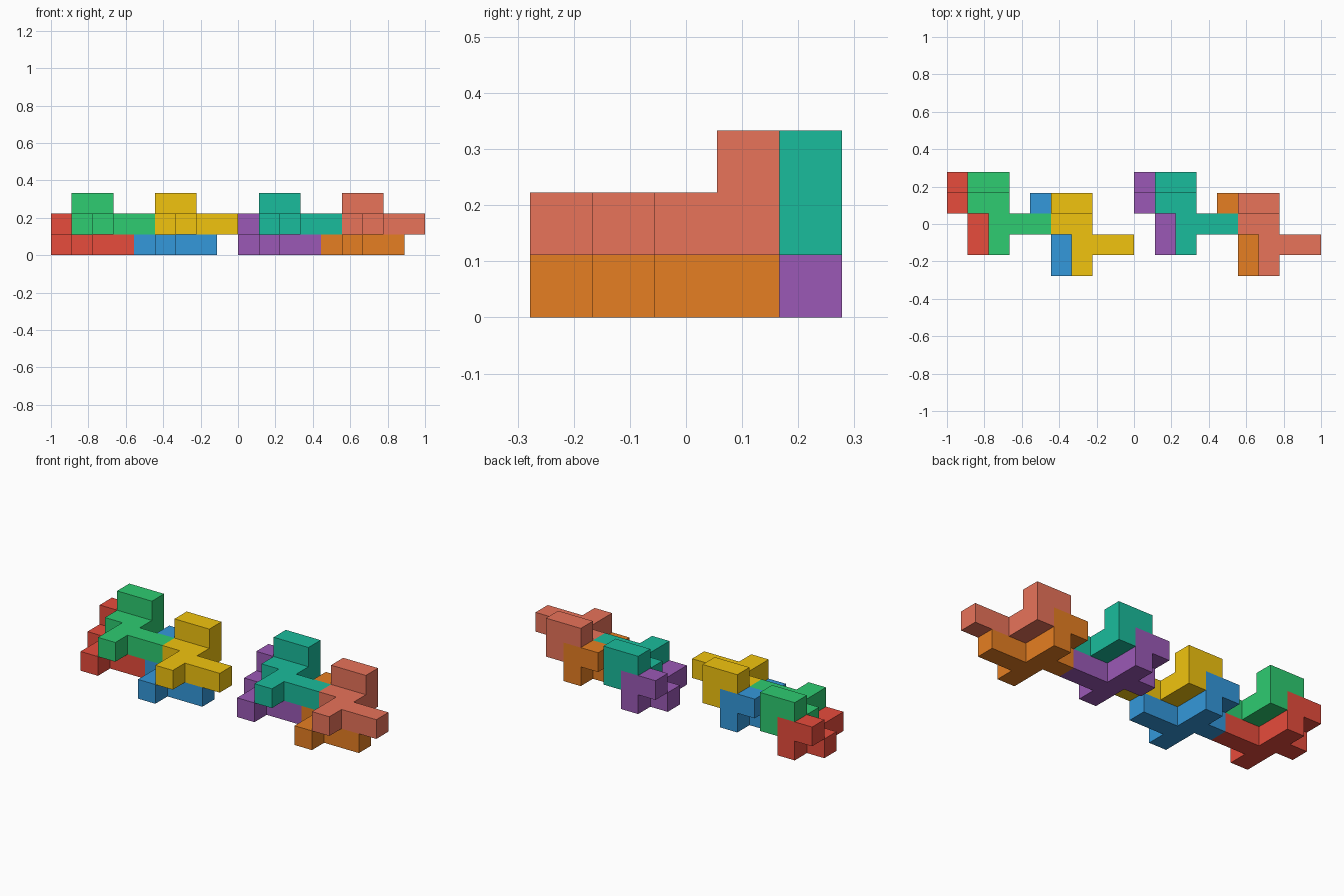
import bpy
import bmesh
from mathutils import Vector

if "Cube" in bpy.data.objects:
    bpy.data.objects.remove(bpy.data.objects["Cube"])

U = 1 / 9                                  # edge of one cube cell
ORIGIN = Vector((-1, -2.5 * U, 0))

# One interlocking piece, as cube cells: cross-shaped base with a raised back bar
PIECE = [(0, 3, 1), (1, 3, 1),
         (0, 2, 0), (1, 0, 0), (1, 1, 0), (1, 2, 0), (1, 3, 0),
         (2, 1, 0), (3, 1, 0)]


def linear(hex_code):
    rgb = [int(hex_code[k:k + 2], 16) / 255 for k in (0, 2, 4)]
    return [c / 12.92 if c <= 0.04045 else ((c + 0.055) / 1.055) ** 2.4 for c in rgb] + [1]


def add_piece(name, offset, hex_code):
    """Closed outer shell of the piece, with flat regions merged to single faces."""
    cells = {tuple(a + b for a, b in zip(c, offset)) for c in PIECE}
    bm = bmesh.new()
    for cell in cells:
        centre = Vector(cell) + Vector((0.5, 0.5, 0.5))
        for axis in range(3):
            for sign in (-1, 1):
                n = [0, 0, 0]
                n[axis] = sign
                if tuple(a + b for a, b in zip(cell, n)) in cells:
                    continue
                n = Vector(n)
                s = Vector([0.5 if k == (axis + 1) % 3 else 0 for k in range(3)])
                t = n.cross(s)
                mid = centre + n * 0.5
                corners = (mid - s - t, mid + s - t, mid + s + t, mid - s + t)
                bm.faces.new([bm.verts.new(ORIGIN + p * U) for p in corners])
    bmesh.ops.remove_doubles(bm, verts=bm.verts, dist=1e-4)
    bmesh.ops.dissolve_limit(bm, angle_limit=0.01, verts=bm.verts, edges=bm.edges)
    bmesh.ops.recalc_face_normals(bm, faces=bm.faces)
    mesh = bpy.data.meshes.new(name)
    bm.to_mesh(mesh)
    bm.free()
    mat = bpy.data.materials.new(name + "_colour")
    mat.diffuse_color = linear(hex_code)
    mat.use_nodes = True
    mat.node_tree.nodes["Principled BSDF"].inputs["Base Color"].default_value = mat.diffuse_color
    mesh.materials.append(mat)
    bpy.context.collection.objects.link(bpy.data.objects.new(name, mesh))


# Four stacked pairs along x; the upper piece sits one cell right and one cell up
PAIRS = [((0, 1, 0), ("red", "E74C3C"), ("green", "2ECC71")),
         ((4, 0, 0), ("blue", "3498DB"), ("yellow", "F1C40F")),
         ((9, 1, 0), ("purple", "9B59B6"), ("teal", "1ABC9C")),
         ((13, 0, 0), ("orange", "E67E22"), ("salmon", "E8735A"))]

for (x, y, z), lower, upper in PAIRS:
    add_piece(lower[0] + "_lower_piece", (x, y, z), lower[1])
    add_piece(upper[0] + "_upper_piece", (x + 1, y, z + 1), upper[1])
